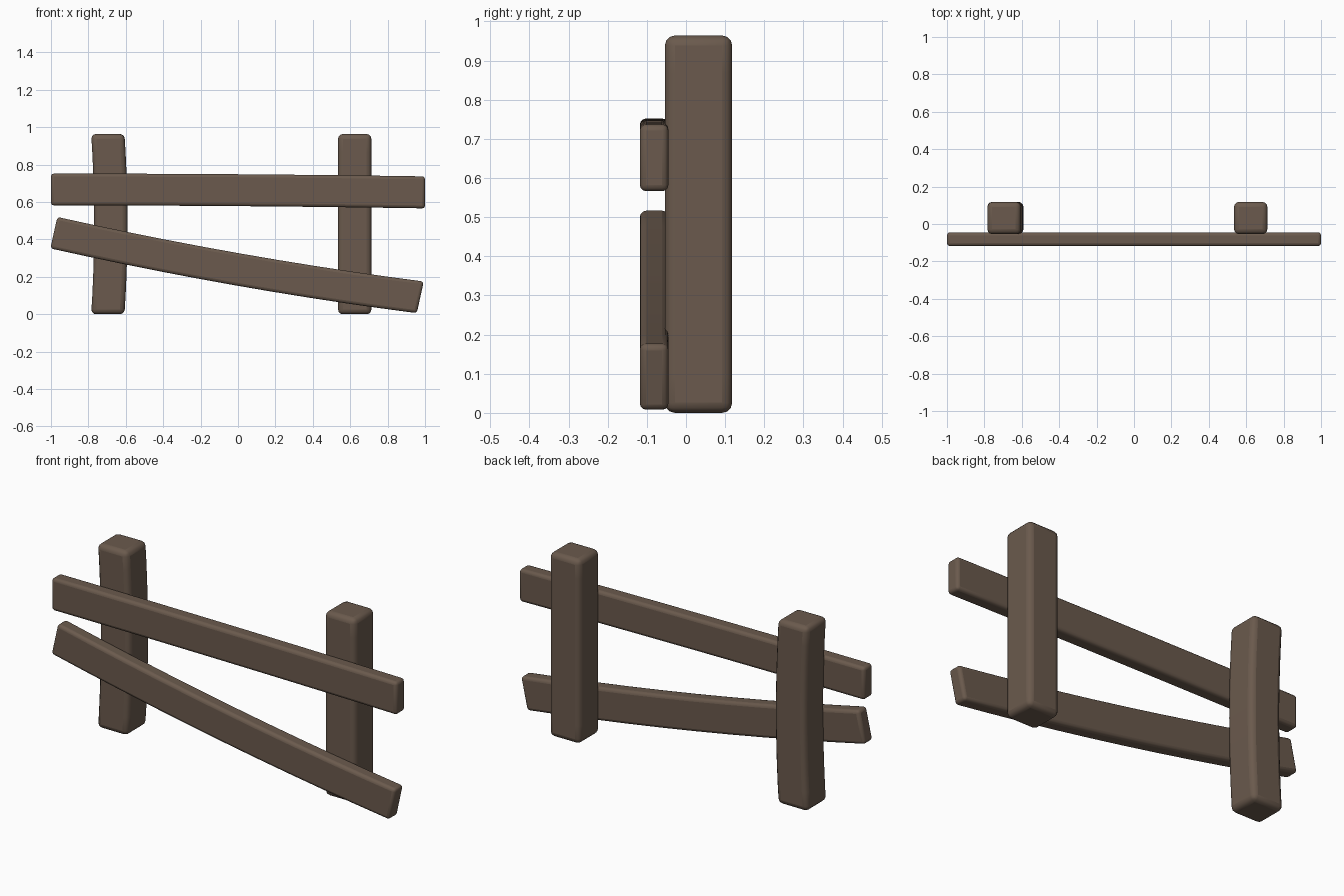
import bpy, bmesh
from mathutils import Vector

if "Cube" in bpy.data.objects:
    bpy.data.objects.remove(bpy.data.objects["Cube"])

wood = bpy.data.materials.new("dark_wood")
wood.diffuse_color = (0.145, 0.102, 0.074, 1)
wood.use_nodes = True
wood.node_tree.nodes["Principled BSDF"].inputs["Base Color"].default_value = wood.diffuse_color


def beam(name, start, end, bow, y0, y1, bevel, steps=10):
    """Bowed plank: start and end are edge pairs in the xz plane."""
    bm = bmesh.new()
    rings = []
    for i in range(steps + 1):
        t = i / steps
        off = Vector(bow) * 4 * t * (1 - t)
        a, b = (Vector(s).lerp(Vector(e), t) + off for s, e in zip(start, end))
        rings.append([bm.verts.new((p.x, y, p.y))
                      for p, y in ((a, y0), (b, y0), (b, y1), (a, y1))])
    for r, s in zip(rings, rings[1:]):
        for k in range(4):
            j = (k + 1) % 4
            bm.faces.new((r[k], r[j], s[j], s[k]))
    bm.faces.new(rings[0])
    bm.faces.new(rings[-1])
    bmesh.ops.recalc_face_normals(bm, faces=bm.faces)
    mesh = bpy.data.meshes.new(name)
    bm.to_mesh(mesh)
    bm.free()
    mesh.materials.append(wood)
    ob = bpy.data.objects.new(name, mesh)
    bpy.context.collection.objects.link(ob)
    # softened edges
    mod = ob.modifiers.new("soft_edges", 'BEVEL')
    mod.width = bevel
    mod.segments = 3
    mod.limit_method = 'ANGLE'
    for o in bpy.context.selected_objects:
        o.select_set(False)
    bpy.context.view_layer.objects.active = ob
    ob.select_set(True)
    bpy.ops.object.shade_smooth_by_angle(angle=0.7)


# posts: the left one bows slightly
beam("left_post", [(-0.785, 0.0), (-0.607, 0.0)], [(-0.785, 0.964), (-0.607, 0.964)],
     (0.016, 0), -0.054, 0.118, 0.026)
beam("right_post", [(0.535, 0.0), (0.713, 0.0)], [(0.535, 0.964), (0.713, 0.964)],
     (0, 0), -0.054, 0.118, 0.026)

# rails across the front
beam("upper_rail", [(-1.0, 0.582), (-1.0, 0.752)], [(1.0, 0.566), (1.0, 0.737)],
     (0, 0.004), -0.118, -0.045, 0.016)
beam("lower_rail", [(-1.003, 0.352), (-0.966, 0.520)], [(0.956, 0.006), (0.993, 0.175)],
     (0, -0.023), -0.118, -0.045, 0.016)
